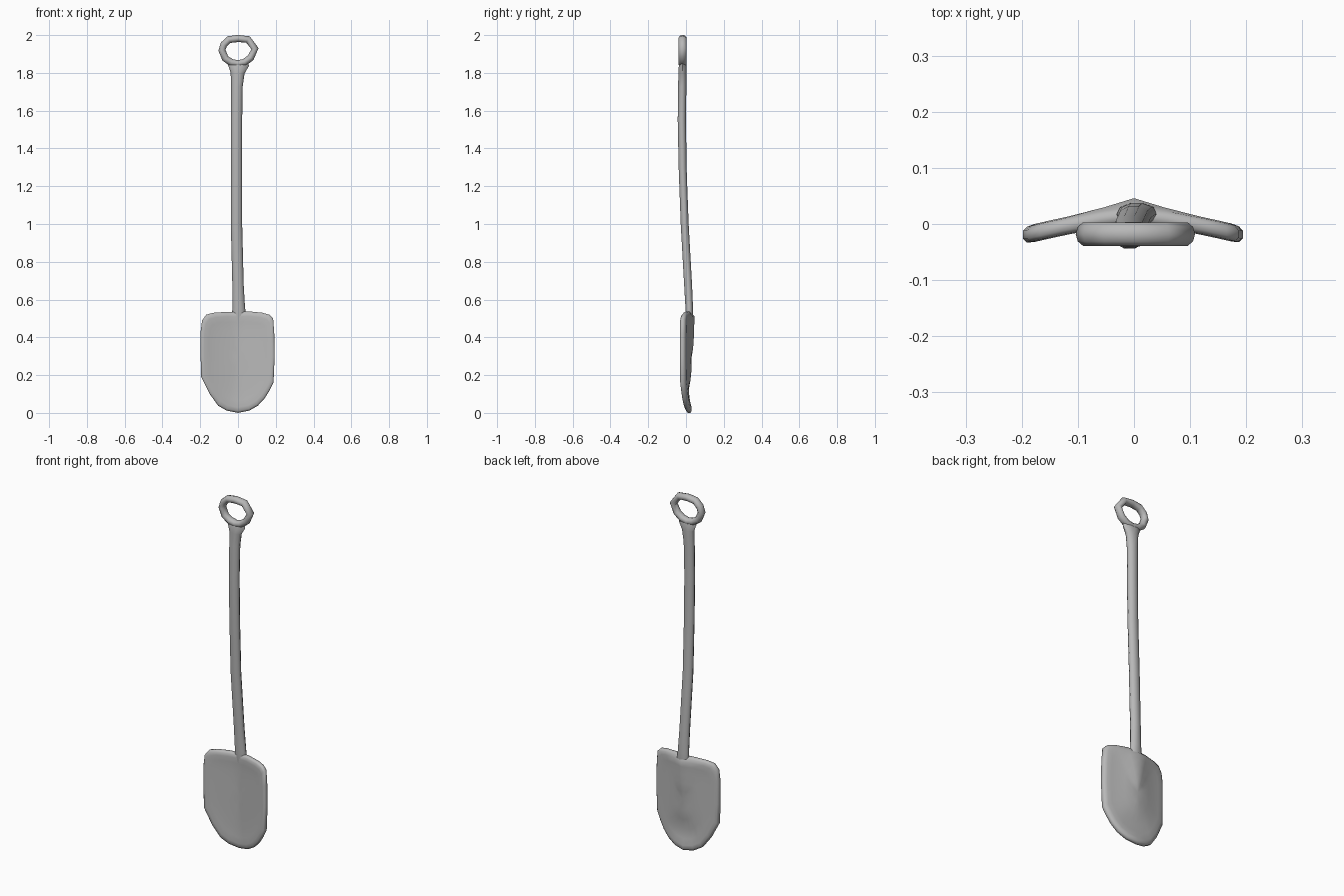
import bpy
import bmesh
import math
from mathutils import Vector

cube = bpy.data.objects.get("Cube")
if cube:
    bpy.data.objects.remove(cube, do_unlink=True)

grey = bpy.data.materials.new("plain grey")
grey.use_nodes = True
grey.diffuse_color = (0.48, 0.48, 0.48, 1)
grey.node_tree.nodes["Principled BSDF"].inputs["Base Color"].default_value = (0.48, 0.48, 0.48, 1)


def finish(bm, name):
    bmesh.ops.recalc_face_normals(bm, faces=bm.faces)
    mesh = bpy.data.meshes.new(name)
    bm.to_mesh(mesh)
    bm.free()
    mesh.materials.append(grey)
    obj = bpy.data.objects.new(name, mesh)
    bpy.context.collection.objects.link(obj)
    bpy.ops.object.select_all(action='DESELECT')
    obj.select_set(True)
    bpy.context.view_layer.objects.active = obj
    bpy.ops.object.shade_smooth_by_angle(angle=math.radians(60))
    return obj


def bridge(bm, a, b):
    for i in range(len(a)):
        j = (i + 1) % len(a)
        bm.faces.new((a[i], a[j], b[j], b[i]))


def tube(name, path, closed, sides=10):
    """Sweep an oval along (x, y, z, in-plane radius, depth radius) points."""
    bm = bmesh.new()
    rings = []
    n = len(path)
    for i, (x, y, z, r, d) in enumerate(path):
        before = path[i - 1] if closed or i else path[i]
        after = path[(i + 1) % n] if closed or i < n - 1 else path[i]
        tangent = Vector((after[0] - before[0], 0, after[2] - before[2])).normalized()
        side = Vector((tangent.z, 0, -tangent.x))
        ring = []
        for k in range(sides):
            a = math.tau * k / sides
            ring.append(bm.verts.new(Vector((x, y, z)) + side * r * math.cos(a)
                                     + Vector((0, d * math.sin(a), 0))))
        rings.append(ring)
    for a, b in zip(rings, rings[1:]):
        bridge(bm, a, b)
    if closed:
        bridge(bm, rings[-1], rings[0])
    else:
        bm.faces.new(rings[0])
        bm.faces.new(rings[-1])
    return finish(bm, name)


# Gently bowed shaft, flared where it meets the grip
tube("shaft", [
    (0.005, 0.020, 0.42, 0.018, 0.012),
    (0.005, 0.018, 0.51, 0.038, 0.020),
    (0.004, 0.017, 0.56, 0.033, 0.021),
    (0.000, 0.011, 0.68, 0.030, 0.022),
    (-0.008, -0.007, 1.00, 0.030, 0.022),
    (-0.008, -0.018, 1.30, 0.030, 0.022),
    (-0.008, -0.022, 1.55, 0.030, 0.023),
    (-0.006, -0.020, 1.73, 0.031, 0.023),
    (-0.002, -0.018, 1.80, 0.037, 0.023),
    (0.002, -0.018, 1.84, 0.056, 0.021),
    (0.002, -0.018, 1.862, 0.050, 0.012),
], False)

# Rounded loop grip
grip = [(-0.085, 1.92), (-0.075, 1.95), (-0.048, 1.976), (0, 1.982), (0.053, 1.977),
        (0.090, 1.928), (0.067, 1.880), (0.035, 1.856), (0, 1.848),
        (-0.035, 1.855), (-0.067, 1.876)]
tube("loop_grip", [(x, -0.018, z, 0.019, 0.022) for x, z in grip], True)

# Dished blade: concentric outlines with a rounded rim
outline = [(0, 0.535), (0.06, 0.537), (0.13, 0.530), (0.165, 0.520), (0.186, 0.500),
           (0.192, 0.42), (0.194, 0.30), (0.188, 0.16), (0.165, 0.115), (0.14, 0.075),
           (0.105, 0.038), (0.06, 0.012), (0, 0.0), (-0.06, 0.012), (-0.105, 0.038),
           (-0.15, 0.10), (-0.195, 0.19), (-0.198, 0.30), (-0.198, 0.43),
           (-0.190, 0.490), (-0.168, 0.520), (-0.13, 0.530), (-0.06, 0.535)]
CENTRE_Z = 0.29


def middle(x):
    return 0.016 - 0.035 * min(1, abs(x) / 0.19) ** 1.3


def back_relief(x, z):
    # Socket ridge running down from the shaft, and a hollow above the tip
    rise = min(1, max(0, (z - 0.22) / 0.2))
    ridge = 0.014 * math.exp(-(x / 0.05) ** 2) * rise
    hollow = 0.016 * math.exp(-(x / 0.07) ** 2 - ((z - 0.11) / 0.06) ** 2)
    return ridge - hollow


bm = bmesh.new()
loops = {}
levels = [(1, 0.007), (0.965, 0.014), (0.9, 0.016), (0.78, 0.014), (0.6, 0.013),
          (0.4, 0.013), (0.2, 0.013)]
for face in (-1, 1):
    loops[face] = []
    for scale, half in levels:
        ring = []
        for px, pz in outline:
            x, z = px * scale, CENTRE_Z + (pz - CENTRE_Z) * scale
            y = middle(x) + face * half
            if face > 0 and scale < 0.95:
                y += back_relief(x, z)
            ring.append(bm.verts.new((x, y, z)))
        loops[face].append(ring)
    for a, b in zip(loops[face], loops[face][1:]):
        bridge(bm, a, b)
    hub = bm.verts.new((0, middle(0) + face * 0.013, CENTRE_Z))
    last = loops[face][-1]
    for i in range(len(last)):
        bm.faces.new((last[i - 1], last[i], hub))
bridge(bm, loops[-1][0], loops[1][0])
finish(bm, "blade")
